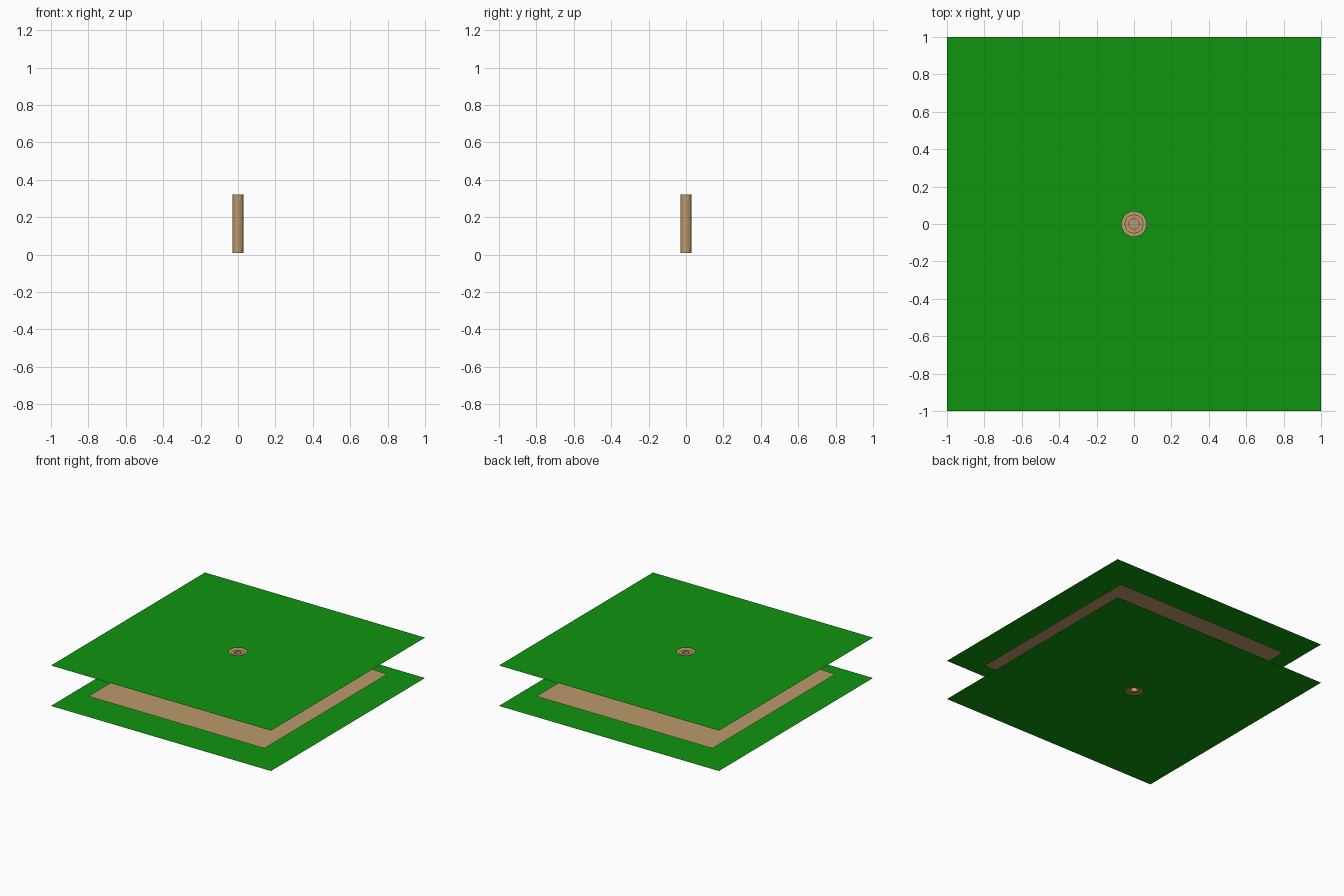
import bpy, bmesh, math

if "Cube" in bpy.data.objects:
    bpy.data.objects.remove(bpy.data.objects["Cube"])

SEG = 32
H = 0.332          # distance between the outer sheets


def material(name, rgb):
    m = bpy.data.materials.new(name)
    m.diffuse_color = (*rgb, 1)
    m.use_nodes = True
    m.node_tree.nodes["Principled BSDF"].inputs["Base Color"].default_value = m.diffuse_color
    return m


green = material("solder_mask_green", (0.005, 0.30, 0.005))
copper = material("copper", (0.50, 0.32, 0.15))


def finish(name, bm, mat, smooth=False):
    bmesh.ops.recalc_face_normals(bm, faces=bm.faces)
    me = bpy.data.meshes.new(name)
    bm.to_mesh(me)
    bm.free()
    for p in me.polygons:
        p.use_smooth = smooth
    me.materials.append(mat)
    ob = bpy.data.objects.new(name, me)
    bpy.context.collection.objects.link(ob)
    return ob


def ring(bm, r, z, square=False):
    pts = []
    for i in range(SEG):
        a = 2 * math.pi * i / SEG
        c, s = math.cos(a), math.sin(a)
        k = r / max(abs(c), abs(s)) if square else r
        pts.append(bm.verts.new((c * k, s * k, z)))
    return pts


def bridge(bm, a, b):
    for i in range(SEG):
        j = (i + 1) % SEG
        bm.faces.new((a[i], a[j], b[j], b[i]))


def sheet(name, half, z, hole, mat, square=True):
    """Flat sheet facing up, with a round hole in its centre."""
    bm = bmesh.new()
    bridge(bm, ring(bm, hole, z), ring(bm, half, z, square))
    ob = finish(name, bm, mat)
    if ob.data.polygons[0].normal.z < 0:
        ob.data.flip_normals()


def plane(name, half, z, mat):
    bm = bmesh.new()
    bm.faces.new([bm.verts.new((x * half, y * half, z))
                  for x, y in ((-1, -1), (1, -1), (1, 1), (-1, 1))])
    ob = finish(name, bm, mat)
    if ob.data.polygons[0].normal.z < 0:
        ob.data.flip_normals()


# outer mask sheets and inner copper planes, mirrored about mid height
for side, f in (("bottom", lambda z: z), ("top", lambda z: H - z)):
    sheet(side + "_mask_sheet", 1.0, f(0), 0.067, green)
    plane(side + "_copper_plane", 0.8, f(0.056), copper)
    sheet(side + "_pad", 0.05, f(0.009), 0.027, copper, square=False)

# plated barrel: outer and inner wall joined at the ends
bm = bmesh.new()
loops = [ring(bm, r, z) for r, z in
         ((0.03, 0.009), (0.03, H - 0.009), (0.027, H - 0.009), (0.027, 0.009))]
for i in range(4):
    bridge(bm, loops[i], loops[(i + 1) % 4])
barrel = finish("barrel", bm, copper, True)
bpy.context.view_layer.objects.active = barrel
barrel.select_set(True)
bpy.ops.object.shade_smooth_by_angle(angle=math.radians(40))
